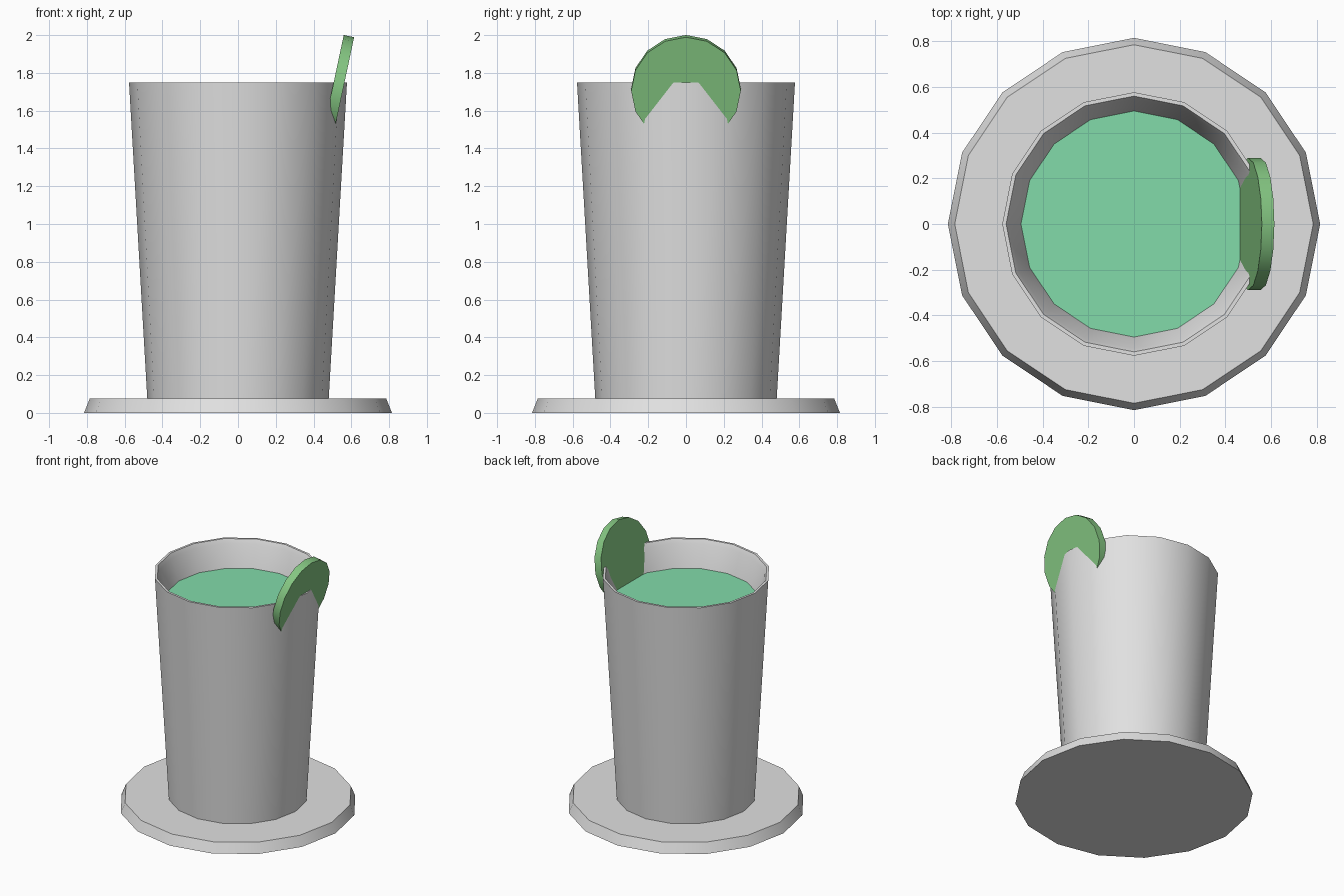
import bpy, bmesh, math
from mathutils import Matrix

if "Cube" in bpy.data.objects:
    bpy.data.objects.remove(bpy.data.objects["Cube"])

SIDES = 16


def material(name, rgb):
    m = bpy.data.materials.new(name)
    m.diffuse_color = (*rgb, 1)
    m.use_nodes = True
    m.node_tree.nodes["Principled BSDF"].inputs["Base Color"].default_value = m.diffuse_color
    return m


grey = material("pale grey", (0.75, 0.75, 0.75))
mint = material("mint green", (0.225, 0.71, 0.40))
lime = material("lime green", (0.23, 0.56, 0.22))


def lathe(name, profile, mat, cap_start=True, cap_end=True, matrix=Matrix()):
    """Spin (radius, height) points around z, cap the ends if wanted."""
    bm = bmesh.new()
    rings = []
    for r, z in profile:
        rings.append([bm.verts.new((r * math.cos(2 * math.pi * i / SIDES),
                                    r * math.sin(2 * math.pi * i / SIDES), z))
                      for i in range(SIDES)])
    for a, b in zip(rings, rings[1:]):
        for i in range(SIDES):
            j = (i + 1) % SIDES
            bm.faces.new((a[i], a[j], b[j], b[i]))
    if cap_start:
        bm.faces.new(rings[0][::-1])
    if cap_end:
        bm.faces.new(rings[-1])
    bm.transform(matrix)
    mesh = bpy.data.meshes.new(name)
    bm.to_mesh(mesh)
    bm.free()
    mesh.materials.append(mat)
    ob = bpy.data.objects.new(name, mesh)
    bpy.context.collection.objects.link(ob)
    bpy.ops.object.select_all(action='DESELECT')
    ob.select_set(True)
    bpy.context.view_layer.objects.active = ob
    bpy.ops.object.shade_smooth_by_angle(angle=math.radians(30))
    return ob


# Coaster under the glass
lathe("coaster", [(0.815, 0), (0.785, 0.075)], grey)

# Tapered glass: outer wall, thin rim, inner wall down to the drink
lathe("glass", [(0.48, 0.07), (0.577, 1.75), (0.56, 1.75),
                (0.545, 1.72), (0.494, 1.545)], grey, cap_end=False)

# Drink surface
lathe("drink", [(0.495, 1.555)], mint, cap_start=False)

# Fruit slice leaning outwards through the rim
tilt = Matrix.Translation((0.527, 0, 1.711)) @ Matrix.Rotation(math.radians(102), 4, 'Y')
lathe("fruit_slice", [(0.29, -0.028), (0.29, 0.028)], lime, matrix=tilt)
